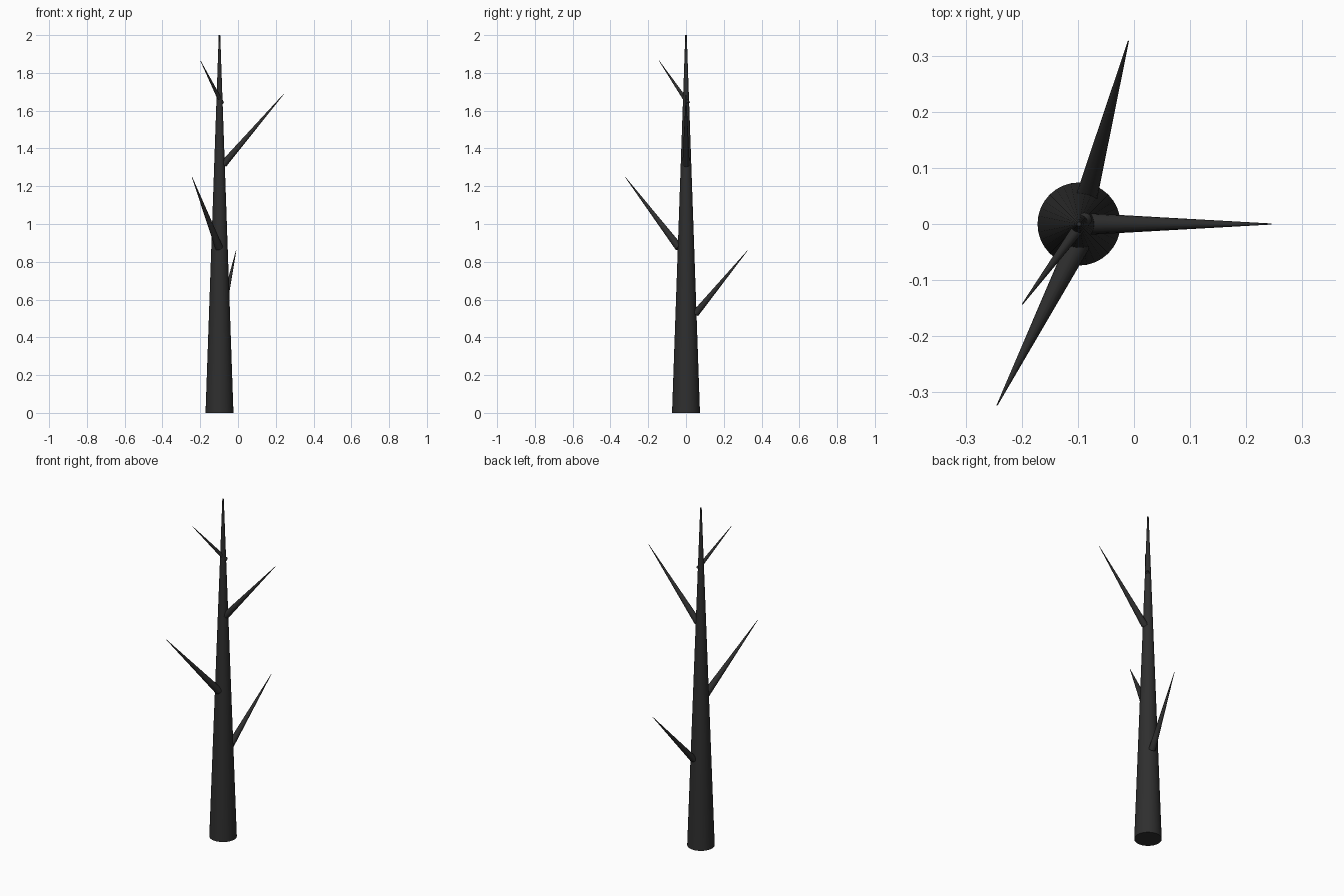
import bpy, math
from mathutils import Vector

if "Cube" in bpy.data.objects:
    bpy.data.objects.remove(bpy.data.objects["Cube"])

bark = bpy.data.materials.new("charred_bark")
bark.diffuse_color = (0.028, 0.028, 0.028, 1)
bark.use_nodes = True
bark.node_tree.nodes["Principled BSDF"].inputs["Base Color"].default_value = bark.diffuse_color


def taper(name, start, end, r_start, r_end, sides):
    """Tapered round limb between two points."""
    a, b = Vector(start), Vector(end)
    d = b - a
    bpy.ops.mesh.primitive_cone_add(vertices=sides, radius1=r_start, radius2=r_end,
                                    depth=d.length, location=(a + b) / 2)
    ob = bpy.context.object
    ob.name = name
    ob.rotation_euler = d.to_track_quat('Z', 'Y').to_euler()
    ob.data.materials.append(bark)
    bpy.ops.object.shade_smooth_by_angle(angle=math.radians(40))
    return ob


# Trunk
taper("trunk", (-0.098, 0, 0), (-0.098, 0, 2), 0.074, 0.004, 32)

# Branches, from lowest to highest: base, tip, base radius
branches = [
    ((-0.084, 0.050, 0.525), (-0.010, 0.326, 0.860), 0.019),
    ((-0.100, -0.037, 0.875), (-0.244, -0.323, 1.250), 0.021),
    ((-0.078, 0.000, 1.315), (0.244, 0.000, 1.690), 0.019),
    ((-0.086, 0.010, 1.640), (-0.199, -0.143, 1.865), 0.012),
]
for i, (base, tip, r) in enumerate(branches, 1):
    taper(f"branch_{i}", base, tip, r, 0.001, 16)
